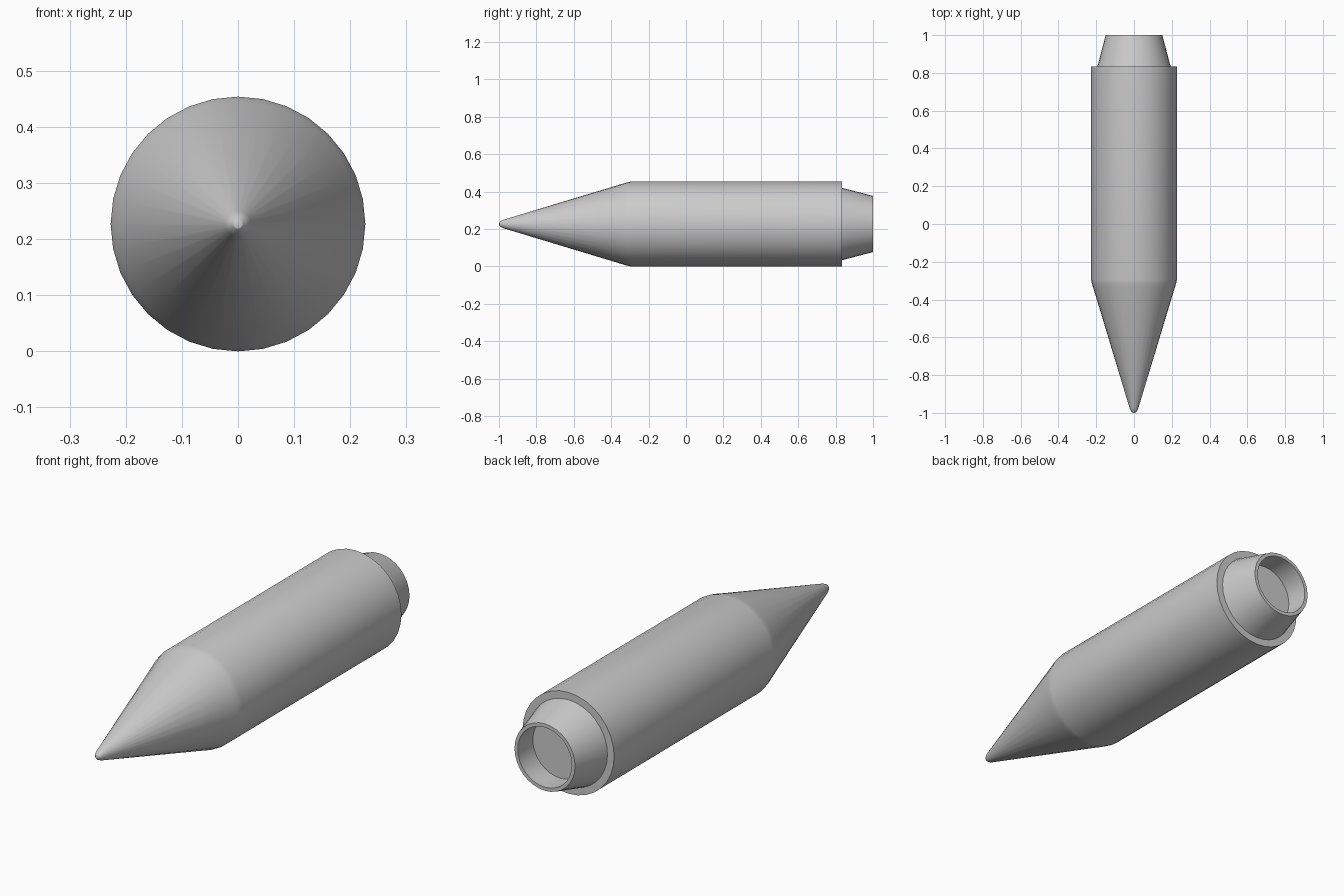
import bpy, bmesh, math
from mathutils import Vector

if "Cube" in bpy.data.objects:
    bpy.data.objects.remove(bpy.data.objects["Cube"])

R = 0.227          # body radius, also the axis height
SIDES = 32


def lathe(name, profile, angle=30):
    """Spin (y, radius) points round the y axis into a smooth solid."""
    bm = bmesh.new()
    vs = [bm.verts.new((0, y, R + r)) for y, r in profile]
    es = [bm.edges.new(p) for p in zip(vs, vs[1:])]
    bmesh.ops.spin(bm, geom=vs + es, cent=(0, 0, R), axis=(0, 1, 0),
                   angle=2 * math.pi, steps=SIDES, use_duplicate=False)
    bmesh.ops.remove_doubles(bm, verts=bm.verts, dist=1e-4)
    bmesh.ops.recalc_face_normals(bm, faces=bm.faces)
    mesh = bpy.data.meshes.new(name)
    bm.to_mesh(mesh)
    bm.free()
    ob = bpy.data.objects.new(name, mesh)
    bpy.context.collection.objects.link(ob)
    bpy.context.view_layer.objects.active = ob
    ob.select_set(True)
    bpy.ops.object.shade_smooth_by_angle(angle=math.radians(angle))
    ob.select_set(False)
    return ob


# Pointed shell: rounded tip, cone, soft shoulder, cylinder, stepped rear,
# tapered tail collar and the shallow recess inside it
tip = [(-1, 0), (-0.998, 0.008), (-0.990, 0.016), (-0.975, 0.023)]
shoulder = [(-0.36, 0.209), (-0.335, 0.217), (-0.315, 0.223), (-0.295, R)]
rear = [(0.833, R), (0.833, 0.194)]
collar = [(1, 0.150), (1, 0.134), (0.89, 0.136), (0.89, 0)]
lathe("rocket_shell", tip + shoulder + rear + collar)
